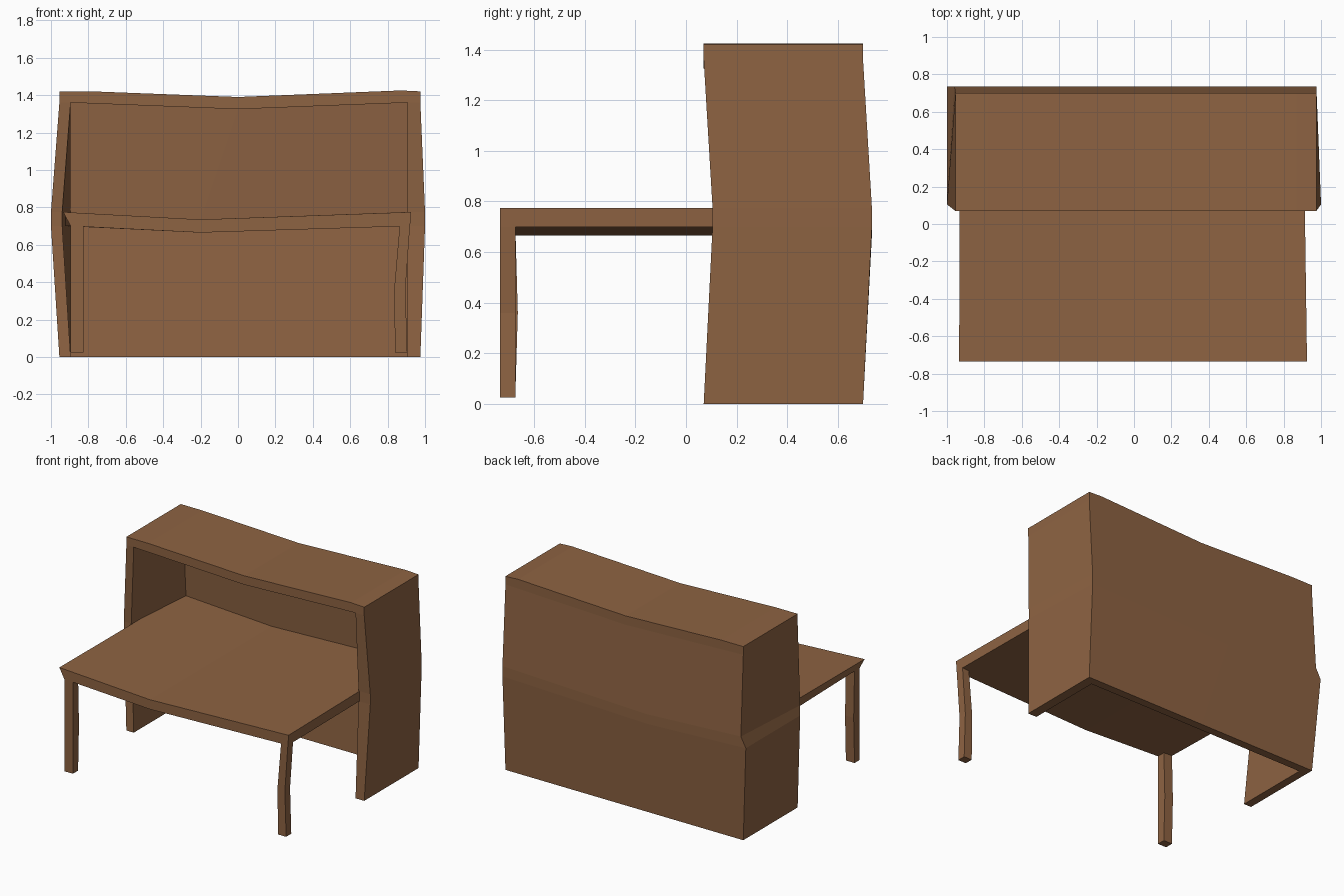
import bpy
import bmesh

cube = bpy.data.objects.get("Cube")
if cube:
    bpy.data.objects.remove(cube, do_unlink=True)

# One wood colour for everything
wood = bpy.data.materials.new("brown_wood")
wood.use_nodes = True
wood_colour = (0.27, 0.125, 0.055, 1.0)
wood.diffuse_color = wood_colour
shader = next(n for n in wood.node_tree.nodes if n.type == "BSDF_PRINCIPLED")
shader.inputs["Base Color"].default_value = wood_colour
shader.inputs["Roughness"].default_value = 0.8


def finish(bm, name):
    """Turn a bmesh into a flat shaded wooden object."""
    bmesh.ops.recalc_face_normals(bm, faces=bm.faces)
    mesh = bpy.data.meshes.new(name)
    bm.to_mesh(mesh)
    bm.free()
    mesh.materials.append(wood)
    obj = bpy.data.objects.new(name, mesh)
    bpy.context.scene.collection.objects.link(obj)
    return obj


def add_ring(bm, points):
    return [bm.verts.new(p) for p in points]


def bridge(bm, ring_a, ring_b):
    """Join two closed rings with quads."""
    count = len(ring_a)
    for i in range(count):
        j = (i + 1) % count
        bm.faces.new((ring_a[i], ring_a[j], ring_b[j], ring_b[i]))


def loft(name, sections):
    """Closed solid through a row of matching cross-sections."""
    bm = bmesh.new()
    rings = [add_ring(bm, s) for s in sections]
    for ring_a, ring_b in zip(rings, rings[1:]):
        bridge(bm, ring_a, ring_b)
    bm.faces.new(rings[0])
    bm.faces.new(rings[-1])
    return finish(bm, name)


# Hood: back and side walls as U-shaped rings, closed above by a sagging lid
WALL = 0.06


def u_ring(z, dip, mid_x, front, back, left_front, left_back, right_front,
           inner_left):
    inner_back, inner_right, low = back - WALL, 0.905, z - dip
    right_back = 0.975
    return [
        (left_front, front, z), (left_back, back, z), (mid_x, back, low),
        (right_back, back, z), (right_front, front, z),
        (inner_right, front, z), (inner_right, inner_back, z),
        (mid_x, inner_back, low), (-0.895, inner_back, z),
        (inner_left, front, z),
    ]


def build_hood():
    bm = bmesh.new()
    narrow = dict(front=0.07, back=0.70, left_front=-0.955, left_back=-0.955,
                  right_front=0.975, inner_left=-0.895)
    bulge = dict(front=0.105, back=0.735, left_front=-1.0, right_front=1.0,
                 inner_left=-0.94)
    rings = [add_ring(bm, points) for points in (
        u_ring(0, 0, 0, **narrow),
        u_ring(0.70, 0.035, -0.2, left_back=-1.0, **bulge),
        u_ring(0.775, 0.04, -0.2, left_back=-0.96, **bulge),
        u_ring(1.36, 0.035, 0, **narrow))]
    for ring_a, ring_b in zip(rings, rings[1:]):
        bridge(bm, ring_a, ring_b)
    bm.faces.new(rings[0])

    # Ceiling inside the hood
    (out_fl, out_bl, out_bm, out_br, out_fr,
     in_fr, in_br, in_bm, in_bl, in_fl) = rings[-1]
    front, back = narrow["front"], narrow["back"]
    in_fm = bm.verts.new((0, front, in_bm.co.z))
    bm.faces.new((in_fl, in_fm, in_bm, in_bl))
    bm.faces.new((in_fm, in_fr, in_br, in_bm))

    # Lid along x, with its sag in the middle
    lid = ((-0.955, 1.42), (-0.78, 1.42), (0, 1.39), (0.87, 1.425), (0.975, 1.42))
    lid_f = add_ring(bm, [(x, front, z) for x, z in lid])
    lid_b = add_ring(bm, [(x, back, z) for x, z in lid])
    for i in range(len(lid) - 1):
        bm.faces.new((lid_f[i], lid_f[i + 1], lid_b[i + 1], lid_b[i]))
    bm.faces.new([out_bl, out_bm] + lid_b[2::-1])
    bm.faces.new([out_bm, out_br] + lid_b[:1:-1])
    bm.faces.new([out_fl, in_fl, in_fm] + lid_f[2::-1])
    bm.faces.new([in_fm, in_fr, out_fr] + lid_f[:1:-1])
    bm.faces.new((out_fl, out_bl, lid_b[0], lid_f[0]))
    bm.faces.new((out_fr, out_br, lid_b[-1], lid_f[-1]))
    return finish(bm, "hood")


build_hood()

# Table top reaching into the hood, sagging left of centre
FRONT, REAR = -0.735, 0.68


def slab_section(low, high, front_low_x, front_x, rear_x):
    return [(front_low_x, FRONT, low), (front_x, FRONT, high),
            (rear_x, REAR, high), (rear_x, REAR, low)]


loft("table_top", [
    slab_section(0.70, 0.775, -0.895, -0.935, -0.93),
    slab_section(0.665, 0.735, -0.2, -0.2, -0.2),
    slab_section(0.70, 0.775, 0.92, 0.925, 0.905),
])


# Two slightly crooked front legs
def leg(name, levels):
    loft(name, [[(x, FRONT, z), (x + w, FRONT, z),
                 (x + w, FRONT + d, z), (x, FRONT + d, z)]
                for x, w, d, z in levels])


leg("left_side_leg", [(-0.895, 0.07, 0.06, 0.025), (-0.895, 0.07, 0.07, 0.36),
                      (-0.895, 0.07, 0.06, 0.71)])
leg("right_side_leg", [(0.84, 0.065, 0.06, 0.025), (0.835, 0.06, 0.06, 0.36),
                       (0.865, 0.055, 0.06, 0.71)])
